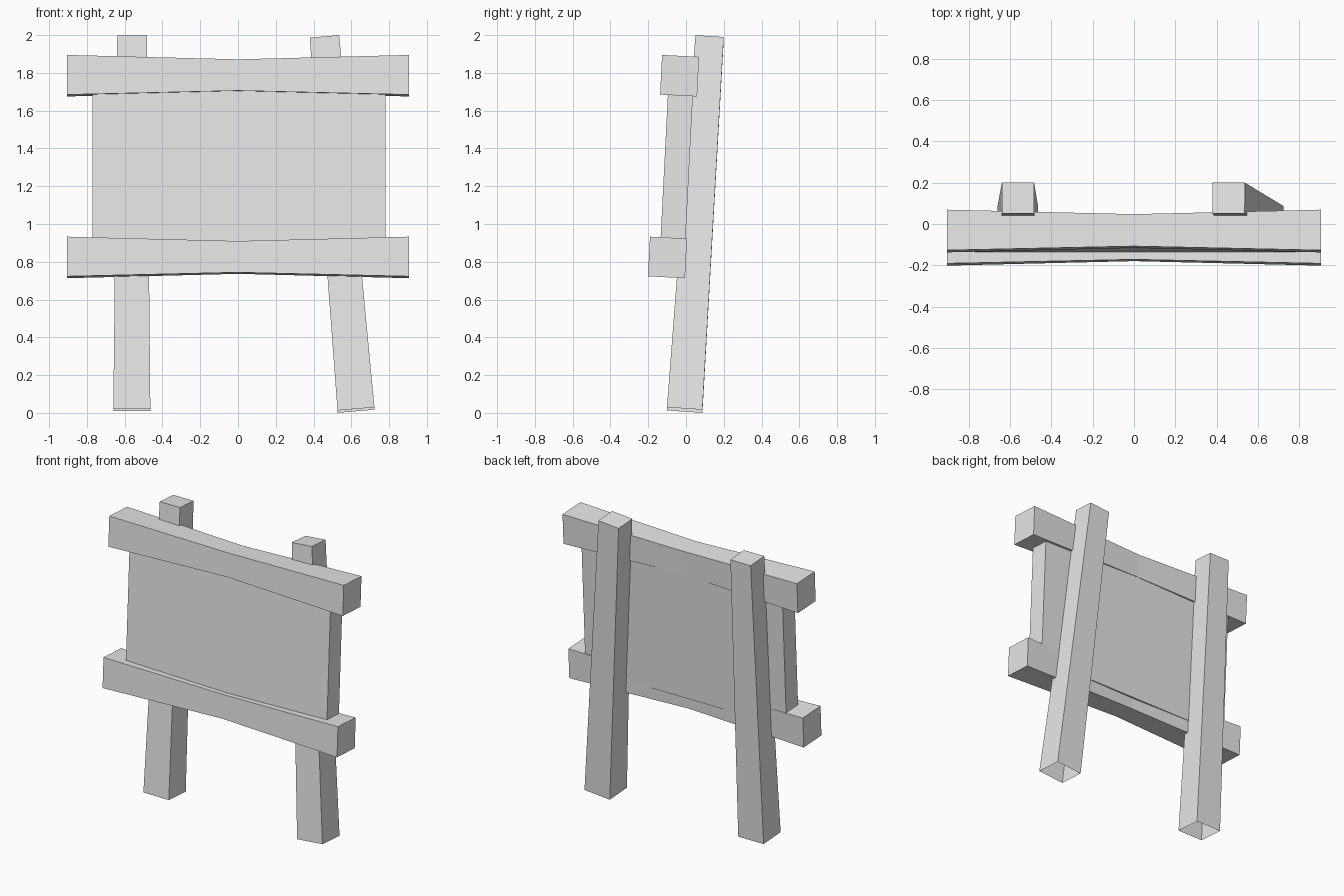
import bpy
import bmesh
from math import radians
from mathutils import Matrix, Vector

cube = bpy.data.objects.get("Cube")
if cube:
    bpy.data.objects.remove(cube, do_unlink=True)

# Single plain grey material
grey = bpy.data.materials.new("plain grey")
grey.use_nodes = True
grey.diffuse_color = (0.8, 0.8, 0.8, 1)
grey.node_tree.nodes["Principled BSDF"].inputs["Base Color"].default_value = (0.8, 0.8, 0.8, 1)

LEAN = Matrix.Rotation(radians(-2.9), 3, "X")


def loft(name, sections, cap_start=True):
    """Join rectangular sections (centre, half side, half depth) into a beam."""
    bm = bmesh.new()
    rings = []
    for centre, u, v in sections:
        corners = (-u - v, u - v, u + v, v - u)
        rings.append([bm.verts.new(centre + c) for c in corners])
    for a, b in zip(rings, rings[1:]):
        for i in range(4):
            j = (i + 1) % 4
            bm.faces.new((a[i], a[j], b[j], b[i]))
    if cap_start:
        bm.faces.new(rings[0][::-1])
    bm.faces.new(rings[-1])
    mesh = bpy.data.meshes.new(name)
    bm.to_mesh(mesh)
    bm.free()
    mesh.materials.append(grey)
    obj = bpy.data.objects.new(name, mesh)
    bpy.context.collection.objects.link(obj)
    return obj


def post(name, foot, top):
    """Tapered square post, cut square to its axis and open underneath."""
    foot, top = Vector(foot), Vector(top)
    axis = (top - foot).normalized()
    depth = Vector((0, 1, 0))
    depth = (depth - axis * depth.dot(axis)).normalized()
    side = depth.cross(axis)
    loft(name, [(foot, side * 0.098, depth * 0.094),
                (top, side * 0.078, depth * 0.075)], cap_start=False)


def rail(name, y, z):
    """Leaning cross rail, pinched at the middle."""
    sections = []
    for x, scale in ((-0.905, 1), (0, 0.79), (0.905, 1)):
        sections.append((Vector((x, y, z)),
                         LEAN @ Vector((0, 0.098 * scale, 0)),
                         LEAN @ Vector((0, 0, 0.105 * scale))))
    loft(name, sections)


# Two posts, the left one splayed
post("right_post", (-0.562, -0.007, 0.015), (-0.561, 0.125, 1.994))
post("left_post", (0.625, -0.007, 0.015), (0.458, 0.125, 1.988))

# Cross rails
rail("top_rail", -0.034, 1.785)
rail("bottom_rail", -0.098, 0.823)

# Board between the rails
loft("board", [(Vector((x, -0.049, 1.305)),
                LEAN @ Vector((0, 0.066, 0)),
                LEAN @ Vector((0, 0, 0.49))) for x in (-0.771, 0.781)])
